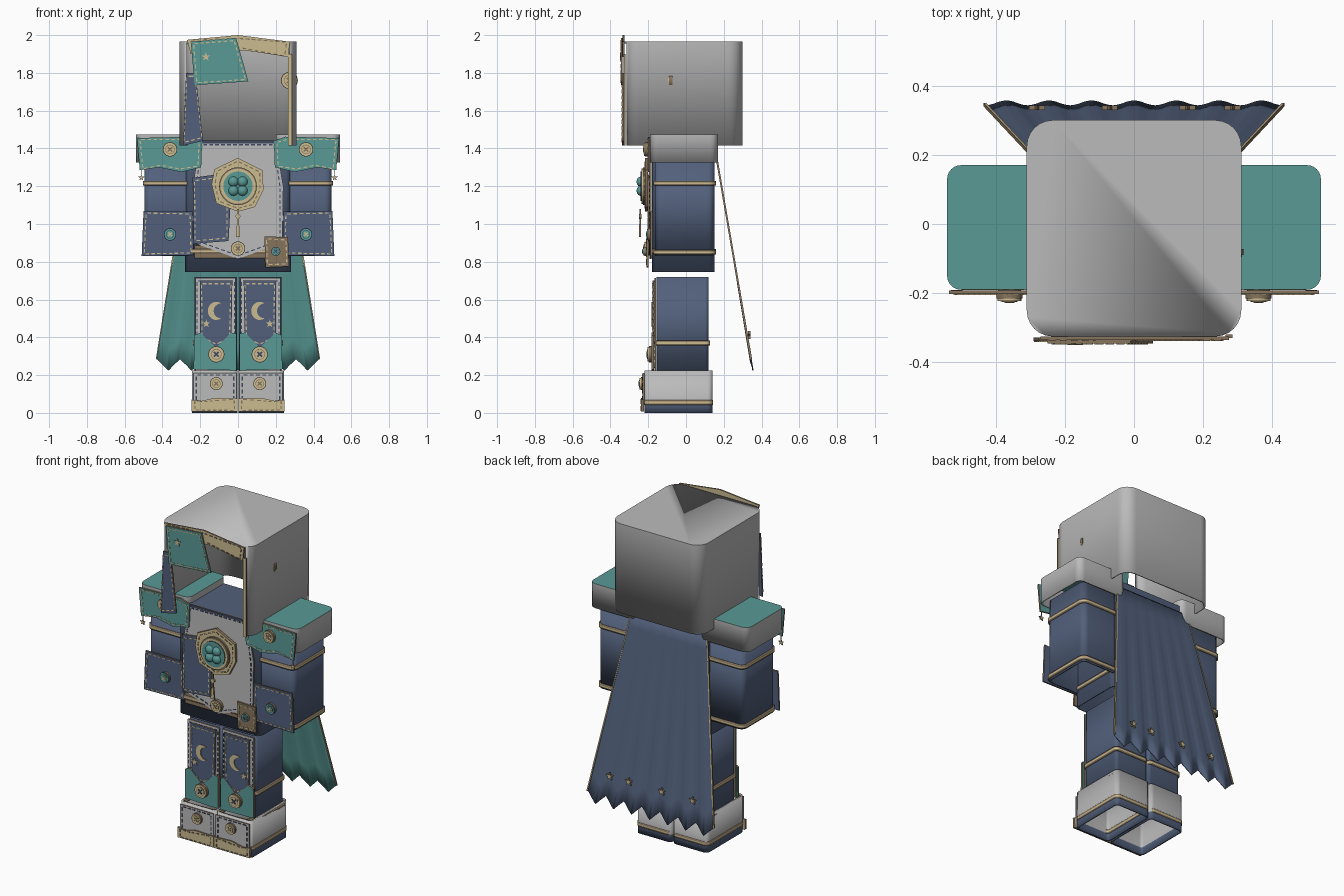
import bpy, bmesh, math
from mathutils import Vector, Matrix

if "Cube" in bpy.data.objects:
    bpy.data.objects.remove(bpy.data.objects["Cube"])

COLORS = {
    "grey": (0.50, 0.50, 0.50), "teal": (0.10, 0.32, 0.30), "blue": (0.085, 0.118, 0.20),
    "tan": (0.60, 0.50, 0.28), "brown": (0.24, 0.175, 0.11), "navy": (0.05, 0.065, 0.12),
}
NAMES = list(COLORS)
MATS = []
for n, c in COLORS.items():
    m = bpy.data.materials.new(n + " cloth")
    m.diffuse_color = (*c, 1)
    m.use_nodes = True
    m.node_tree.nodes["Principled BSDF"].inputs["Base Color"].default_value = m.diffuse_color
    MATS.append(m)
ID = {n: i for i, n in enumerate(NAMES)}


def finish(bm, name, thick=0, inner=0):
    bmesh.ops.recalc_face_normals(bm, faces=bm.faces) if not thick else None
    me = bpy.data.meshes.new(name)
    bm.to_mesh(me)
    bm.free()
    for m in MATS:
        me.materials.append(m)
    me.shade_smooth()
    me.set_sharp_from_angle(angle=math.radians(32))
    ob = bpy.data.objects.new(name, me)
    bpy.context.collection.objects.link(ob)
    if thick:
        s = ob.modifiers.new("thickness", "SOLIDIFY")
        s.thickness, s.offset, s.material_offset = thick, -1, inner
    return ob


def prism(bm, pts, y, t, face, edge="brown"):
    """Flat outline in x/z whose front sits at y, extruded back by t."""
    f = [bm.verts.new((x, y, z)) for x, z in pts]
    b = [bm.verts.new((x, y + t, z)) for x, z in pts]
    bm.faces.new(f).material_index = ID[face]
    bm.faces.new(b[::-1]).material_index = ID[face]
    for i in range(len(pts)):
        j = (i + 1) % len(pts)
        bm.faces.new((f[i], f[j], b[j], b[i])).material_index = ID[edge]


def stitches(bm, pts, y, col, inset=0.018):
    """Row of thread dashes just inside an outline."""
    c = sum((Vector(p) for p in pts), Vector((0, 0))) / len(pts)
    q = [Vector(p) + (c - Vector(p)).normalized() * inset for p in pts]
    for a, b in zip(q, q[1:] + q[:1]):
        n = max(1, round((b - a).length / 0.032))
        d = (b - a) / n
        w = Vector((-d.y, d.x)).normalized() * 0.003
        for i in range(n):
            s, e = a + d * (i + 0.2), a + d * (i + 0.8)
            prism(bm, [s - w, e - w, e + w, s + w], y - 0.003, 0.004, col, col)


def patch(name, pts, y, col, thread="tan", t=0.01, edge="brown"):
    bm = bmesh.new()
    prism(bm, pts, y, t, col, edge)
    if thread:
        stitches(bm, pts, y, thread)
    return finish(bm, name)


def circle(x, z, r, n=24):
    return [(x + r * math.cos(2 * math.pi * i / n), z + r * math.sin(2 * math.pi * i / n)) for i in range(n)]


def star(x, z, r):
    return [(x + (r if i % 2 == 0 else r * .42) * math.sin(i * math.pi / 5),
             z + (r if i % 2 == 0 else r * .42) * math.cos(i * math.pi / 5)) for i in range(10)]


def rect(x0, x1, z0, z1):
    return [(x0, z0), (x1, z0), (x1, z1), (x0, z1)]


def button(name, x, z, y, r, col="tan", thread="brown"):
    """Stepped disc with a raised dished rim and crossed thread."""
    bm = bmesh.new()
    prism(bm, circle(x, z, r), y - 0.010, 0.018, "brown" if col == "tan" else "navy")
    prism(bm, circle(x, z, r * .9), y - 0.016, 0.01, col, col)
    prism(bm, circle(x, z, r * .66), y - 0.0175, 0.006, "brown" if col == "tan" else "navy")
    prism(bm, circle(x, z, r * .58), y - 0.019, 0.006, col, col)
    for a in (math.pi / 4, -math.pi / 4):
        d = Vector((math.cos(a), math.sin(a))) * r * .42
        w = Vector((-d.y, d.x)) * .25
        c = Vector((x, z))
        prism(bm, [c - d - w, c + d - w, c + d + w, c - d + w], y - 0.022, 0.006, thread, thread)
    return finish(bm, name)


def loop(x0, x1, y0, y1, r, seg=6):
    out = []
    for k, (cx, cy) in enumerate(((x1 - r, y1 - r), (x0 + r, y1 - r), (x0 + r, y0 + r), (x1 - r, y0 + r))):
        for i in range(seg + 1):
            a = math.pi / 2 * (k + i / seg)
            out.append((cx + r * math.cos(a), cy + r * math.sin(a)))
    return out


def shell(name, box, zs, cols, r=0.035, top=None, thick=0.01, gap=None):
    """Open rounded box of stacked coloured levels, with optional lid and front opening."""
    bm = bmesh.new()
    pts = loop(*box, r)
    rings = [[bm.verts.new((x, y, z)) for x, y in pts] for z in zs]
    n = len(pts)
    for lo, hi, c in zip(rings, rings[1:], cols):
        for i in range(n):
            j = (i + 1) % n
            if gap and max(pts[i][1], pts[j][1]) < box[2] + gap:
                continue
            bm.faces.new((lo[i], lo[j], hi[j], hi[i])).material_index = ID[c]
    if top:
        bm.faces.new(rings[-1]).material_index = ID[top]
    return finish(bm, name, thick)


def band(name, box, z, r=0.04):
    e = 0.008
    b = (box[0] - e, box[1] + e, box[2] - e, box[3] + e)
    return shell(name, b, (z - .012, z - .004, z + .004, z + .012), ("brown", "tan", "brown"), r, thick=0.012)


# Hood: open face, closed top
shell("hood", (-.31, .31, -.325, .30), (1.415, 1.965), ["grey"], .075, "grey", gap=.018)
patch("hood_brim", [(-.27, 1.975), (0, 2.0), (.275, 1.965), (.265, 1.885), (.03, 1.92), (-.25, 1.90)], -.335, "tan", "brown")
teal_flap = [(-.25, 1.965), (-.01, 1.985), (.055, 1.755), (-.23, 1.735)]
patch("hood_flap", teal_flap, -.345, "teal")
patch("hood_strap", [(-.275, 1.80), (-.225, 1.80), (-.185, 1.44), (-.29, 1.415)], -.338, "blue")
patch("hood_edge_trim", rect(.265, .285, 1.415, 1.90), -.33, "tan", None)
bm = bmesh.new()
prism(bm, star(-.17, 1.885, .024), -.35, .006, "tan")
finish(bm, "hood_star")
button("hood_side_button", .272, 1.76, -.08, .045)

# Torso with layered chest panels
torso = (-.28, .28, -.18, .15)
shell("torso", torso, (.745, 1.435), ["blue"], .03, "blue")
band("waist_band", torso, .855)
patch("waist_panel", rect(-.23, .23, .82, .885), -.187, "brown", None, .006)
patch("chest_panel", [(-.2, 1.435), (.2, 1.435), (.24, 1.2), (.235, .90), (0, .815), (-.235, .90), (-.24, 1.2)],
      -.193, "grey", "navy")
patch("collar_trim", rect(-.19, .19, 1.427, 1.441), -.197, "navy", None)
patch("chest_patch", [(-.24, 1.245), (-.13, 1.26), (-.04, 1.10), (-.05, .91), (-.235, .895)], -.202, "blue")
patch("belt_pouch", [(.14, .935), (.265, .93), (.27, .775), (.145, .77)], -.208, "brown")
button("pouch_button", .20, .855, -.21, .024, "teal", "navy")
button("belt_button", 0, .87, -.205, .038)

# Medallion with clover and hanging thread
patch("medallion_backing", [(0, 1.35), (.13, 1.285), (.135, 1.18), (.09, 1.09), (0, 1.065), (-.115, 1.11),
                            (-.14, 1.21), (-.125, 1.29)], -.218, "tan", "brown", .018)
bm = bmesh.new()
prism(bm, circle(0, 1.2, .10, 32), -.228, .02, "brown")
prism(bm, circle(0, 1.2, .093, 32), -.235, .02, "tan", "tan")
prism(bm, circle(0, 1.2, .078, 32), -.240, .02, "teal", "navy")
finish(bm, "medallion")
bm = bmesh.new()
for sx in (-1, 1):
    for sz in (-1, 1):
        bmesh.ops.create_uvsphere(bm, u_segments=16, v_segments=10, radius=.027, matrix=Matrix.Translation(
            (sx * .024, -.24, 1.2 + sz * .024)) @ Matrix.Diagonal((1, .8, 1, 1)))
for f in bm.faces:
    f.material_index = ID["teal"]
finish(bm, "clover")
bm = bmesh.new()
prism(bm, rect(-.004, .004, .99, 1.08), -.247, .008, "tan")
prism(bm, circle(0, 1.04, .013, 12), -.25, .014, "tan")
prism(bm, [(-.006, 1.0), (.006, 1.0), (.012, .93), (-.012, .93)], -.25, .012, "tan")
finish(bm, "medallion_tassel")

for s, side in ((-1, "right"), (1, "left")):
    def mx(pts):
        return [(s * x, z) for x, z in pts]

    def box(x0, x1, y0, y1):
        return (min(s * x0, s * x1), max(s * x0, s * x1), y0, y1)

    # Sleeves and shoulder caps
    arm = box(.245, .495, -.165, .15)
    shell(side + "_sleeve", arm, (.83, 1.34), ["blue"])
    band(side + "_upper_sleeve_band", arm, 1.215)
    band(side + "_cuff_band", arm, .85)
    shell(side + "_shoulder_cap", box(.20, .54, -.19, .17), (1.325, 1.475), ["grey"], .04, "teal")
    patch(side + "_shoulder_flap", mx([(.19, 1.44), (.25, 1.462), (.535, 1.455), (.52, 1.285), (.42, 1.30),
                                       (.30, 1.275), (.195, 1.30)]), -.202, "teal")
    button(side + "_shoulder_button", s * .36, 1.395, -.206, .038)
    patch(side + "_sleeve_patch", mx([(.24, 1.065), (.50, 1.07), (.51, .83), (.235, .835)]), -.188, "blue")
    button(side + "_sleeve_button", s * .36, .945, -.19, .033, "teal", "tan")
    bm = bmesh.new()
    prism(bm, rect(s * .512 - .002, s * .512 + .002, 1.25, 1.29), -.197, .005, "brown")
    prism(bm, star(s * .512, 1.245, .018), -.199, .008, "tan")
    finish(bm, side + "_shoulder_charm")

    # Legs with knee panels and painted night motif
    leg = box(.004, .23, -.155, .12)
    shell(side + "_leg", leg, (.215, .72), ["blue"], .02)
    band(side + "_shin_band", box(.012, .23, -.155, .12), .37, .025)
    patch(side + "_leg_panel", mx(rect(.012, .225, .225, .715)), -.168, "grey", "navy")
    patch(side + "_shin_guard", mx([(.008, .225), (.235, .23), (.232, .41), (.20, .425), (.115, .345),
                                    (.035, .425), (.008, .42)]), -.183, "teal", None, .014)
    patch(side + "_thigh_patch", mx([(.03, .70), (.20, .70), (.20, .385), (.115, .345), (.035, .385)]),
          -.178, "blue")
    button(side + "_knee_button", s * .115, .31, -.187, .043, "tan", "navy")
    bm = bmesh.new()
    cx = s * .115
    outer = [(cx + .045 * math.cos(a), .54 + .048 * math.sin(a))
             for a in [math.radians(55 + i * 250 / 16) for i in range(17)]]
    tip = outer[0][0] - cx
    half = outer[0][1] - .54
    inner = [(cx + tip - .040 * math.sin(math.pi * i / 12), .54 - half * math.cos(math.pi * i / 12))
             for i in range(1, 12)]
    prism(bm, outer + inner, -.183, .006, "tan")
    prism(bm, star(s * .168, .472, .022), -.183, .006, "tan")
    finish(bm, side + "_moon_and_star")

    # Boots
    boot = box(.003, .243, -.22, .14)
    shell(side + "_boot", boot, (0, .045, .225), ["blue", "grey"], .025)
    band(side + "_boot_top_band", box(.012, .235, -.21, .13), .213, .03)
    band(side + "_boot_sole_band", box(.012, .238, -.215, .135), .055, .03)
    patch(side + "_boot_panel", mx(rect(.008, .236, .05, .21)), -.229, "grey", "navy", .008)
    patch(side + "_toe_cap", mx([(.002, .008), (.245, .008), (.247, .07), (.20, .062), (.12, .08), (.002, .075)]),
          -.238, "tan", "brown", .016)
    button(side + "_boot_button", s * .115, .155, -.229, .034)

# Cape: pleated sheet, blue outside and teal lining, ragged hem
TEETH, COLS, ROWS = 7, 84, 10
def cape_point(u, v):
    hem = .285 - .06 * (1 - abs(2 * ((u * TEETH) % 1) - 1))
    return (2 * u - 1) * (.25 + .18 * v), .16 + .19 * v - .007 * v * math.cos(u * TEETH * 2 * math.pi), 1.39 + (hem - 1.39) * v

bm = bmesh.new()
grid = [[bm.verts.new(cape_point(i / COLS, j / ROWS)) for i in range(COLS + 1)] for j in range(ROWS + 1)]
for j in range(ROWS):
    for i in range(COLS):
        f = bm.faces.new((grid[j][i], grid[j][i + 1], grid[j + 1][i + 1], grid[j + 1][i]))
        f.normal_update()
        if f.normal.y < 0:
            f.normal_flip()
        f.material_index = ID["blue"]
finish(bm, "cape", .006, ID["teal"] - ID["blue"])
bm = bmesh.new()
for s in (-1, 1):
    prism(bm, [(s * .25, 1.39), (s * .257, 1.39), (s * .435, .285), (s * .427, .285)], .15, .01, "tan")
for v in bm.verts:
    v.co.y += .19 * (1.39 - v.co.z) / 1.105
finish(bm, "cape_edge_trim")
bm = bmesh.new()
for x in (-.28, -.07, .155, .285):
    prism(bm, star(x, .41, .024), .329, .013, "tan")
finish(bm, "cape_stars")
